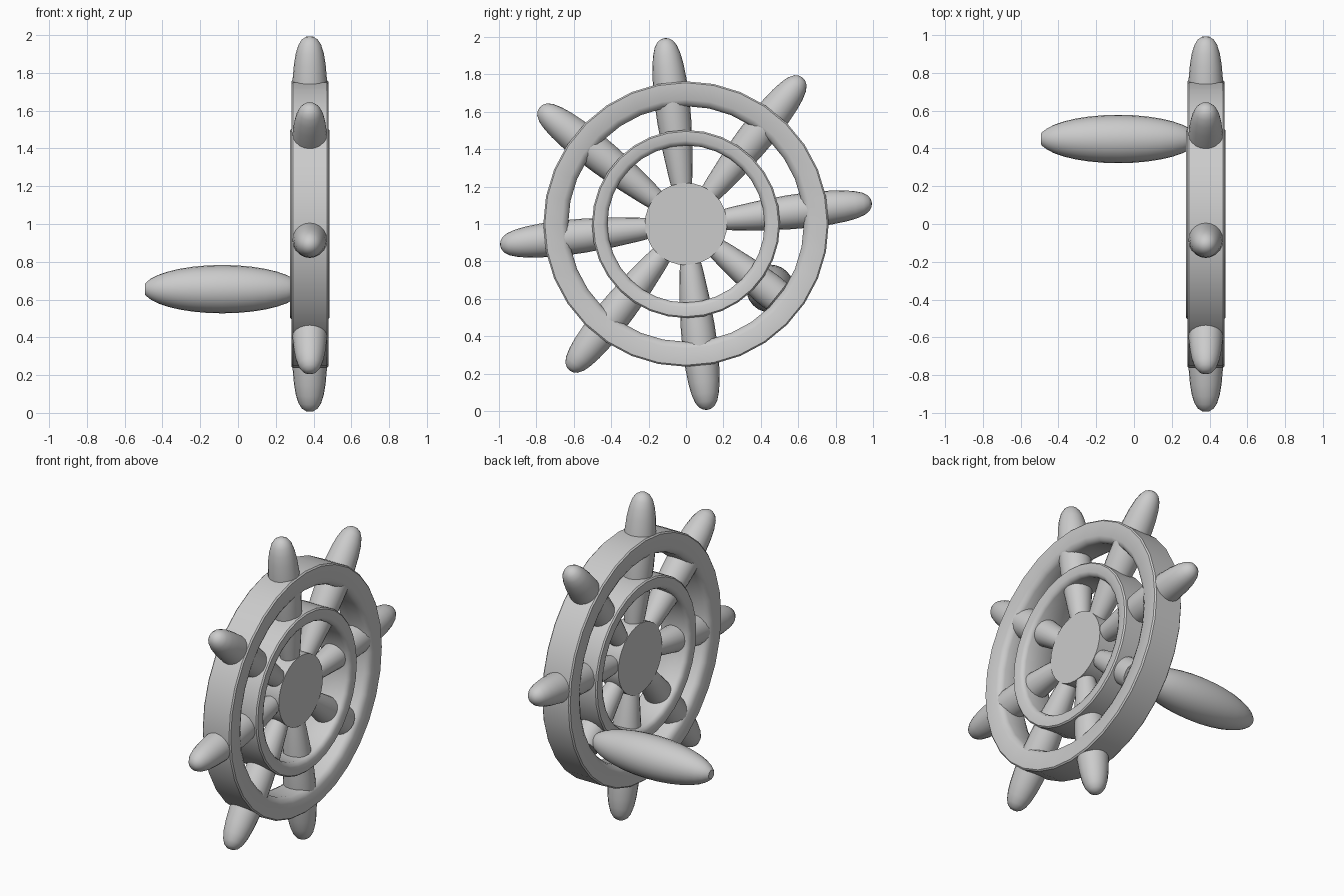
import bpy, bmesh, math
from mathutils import Vector

if "Cube" in bpy.data.objects:
    bpy.data.objects.remove(bpy.data.objects["Cube"])

CENTRE = Vector((0.38, 0, 1.0))


def lathe(name, profile, origin, axis, seg, closed=False):
    """Spin (radius, height) points around an axis through origin."""
    bm = bmesh.new()
    rows = []
    for r, h in profile:
        if r < 1e-5:
            rows.append([bm.verts.new((0, 0, h))] * seg)
        else:
            rows.append([bm.verts.new((r * math.cos(2 * math.pi * i / seg),
                                       r * math.sin(2 * math.pi * i / seg), h))
                         for i in range(seg)])
    pairs = list(zip(rows, rows[1:]))
    if closed:
        pairs.append((rows[-1], rows[0]))
    for a, b in pairs:
        for i in range(seg):
            j = (i + 1) % seg
            loop = list(dict.fromkeys([a[i], a[j], b[j], b[i]]))
            bm.faces.new(loop)
    bmesh.ops.recalc_face_normals(bm, faces=bm.faces[:])
    mesh = bpy.data.meshes.new(name)
    bm.to_mesh(mesh)
    bm.free()
    ob = bpy.data.objects.new(name, mesh)
    bpy.context.collection.objects.link(ob)
    ob.location = origin
    ob.rotation_mode = 'QUATERNION'
    ob.rotation_quaternion = Vector(axis).to_track_quat('Z', 'Y')
    bpy.ops.object.select_all(action='DESELECT')
    ob.select_set(True)
    bpy.context.view_layer.objects.active = ob
    bpy.ops.object.shade_smooth_by_angle(angle=math.radians(35))
    return ob


def ring(name, r_in, r_out, half, bevel):
    """Wheel rim with softened inner edges."""
    b = bevel
    profile = [(r_out, -half + 0.008), (r_out, half - 0.008), (r_out - 0.008, half),
               (r_in + b, half), (r_in + b * 0.3, half - b * 0.4), (r_in, half - b),
               (r_in, -half + b), (r_in + b * 0.3, -half + b * 0.4),
               (r_in + b, -half), (r_out - 0.008, -half)]
    return lathe(name, profile, CENTRE, (1, 0, 0), 32, closed=True)


# Rims
ring("outer_rim", 0.63, 0.763, 0.098, 0.035)
ring("inner_rim", 0.42, 0.503, 0.105, 0.025)

# Hub
lathe("hub", [(0, -0.06), (0.22, -0.06), (0.22, 0.06), (0, 0.06)],
      CENTRE, (1, 0, 0), 32)

# Spokes with rounded outer grips; the last one stops short at the crank handle
spoke = [(0, 0.18), (0.052, 0.18), (0.064, 0.26), (0.08, 0.4), (0.091, 0.55),
         (0.095, 0.68), (0.091, 0.77), (0.084, 0.85), (0.074, 0.91),
         (0.06, 0.955), (0.042, 0.983), (0.02, 0.997), (0, 1.0)]
short = spoke[:5] + [(0.09, 0.62), (0, 0.62)]
for k in range(8):
    a = math.radians(6.5 + 45 * k)
    lathe(f"spoke_{k + 1}", short if k == 7 else spoke, CENTRE,
          (0, math.cos(a), math.sin(a)), 20)

# Crank handle: long spindle pointing away from the wheel
n = 16
spindle = [(0, -0.41)]
for i in range(n + 1):
    t = -0.41 * math.cos(math.pi * i / n)
    spindle.append((0.128 * math.sqrt(1 - (t / 0.42) ** 2), t))
spindle.append((0, 0.41))
lathe("crank_handle", spindle, (-0.083, 0.45, 0.655), (1, 0, 0), 24)
